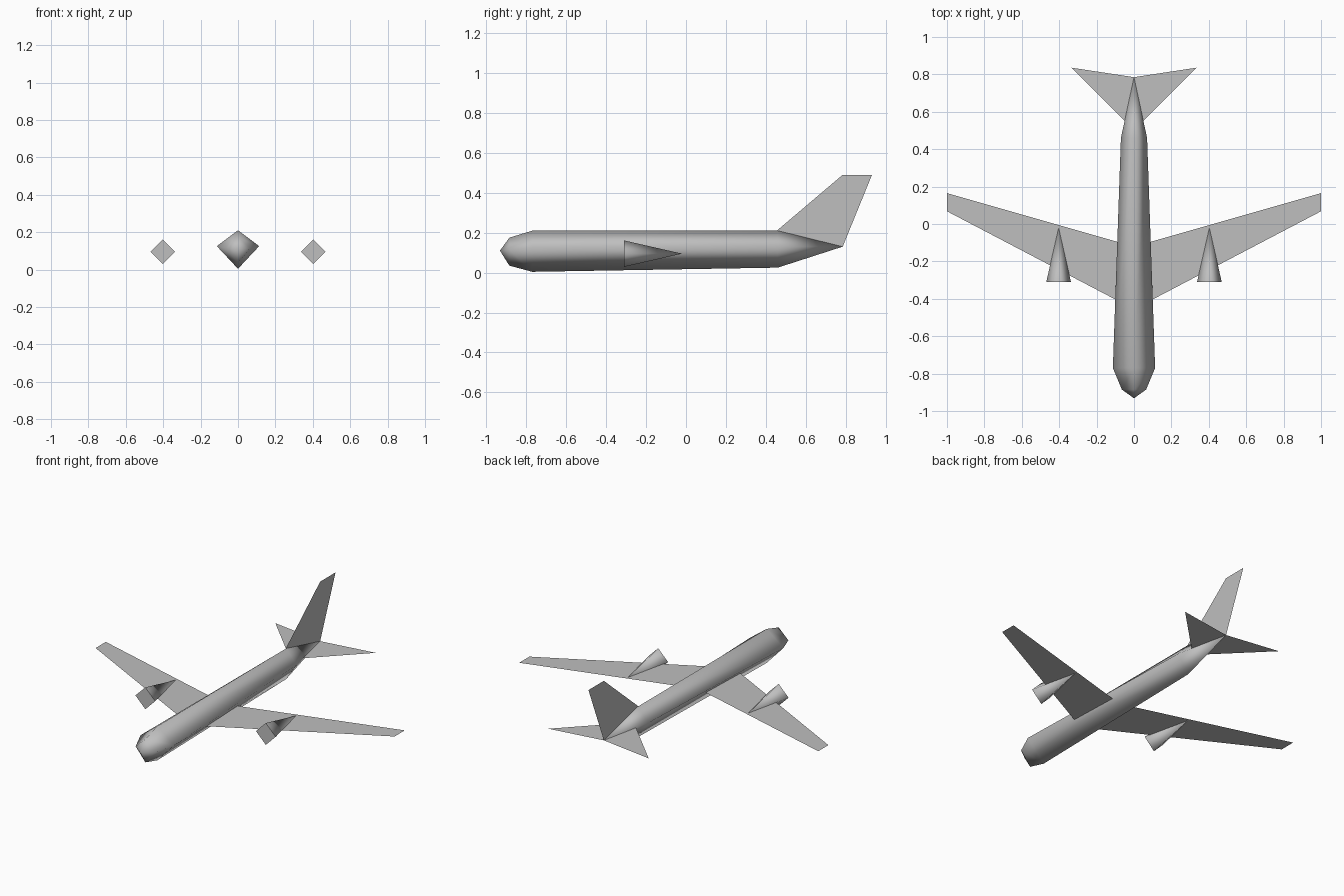
import bpy
import math

cube = bpy.data.objects.get("Cube")
if cube:
    bpy.data.objects.remove(cube, do_unlink=True)

grey = bpy.data.materials.new("plain grey")
grey.use_nodes = True
colour = (0.52, 0.52, 0.52, 1)
grey.diffuse_color = colour
grey.node_tree.nodes["Principled BSDF"].inputs["Base Color"].default_value = colour


def build(name, verts, faces, smooth_angle=None):
    mesh = bpy.data.meshes.new(name)
    mesh.from_pydata(verts, [], faces)
    mesh.materials.append(grey)
    obj = bpy.data.objects.new(name, mesh)
    bpy.context.collection.objects.link(obj)
    if smooth_angle:
        bpy.ops.object.select_all(action="DESELECT")
        obj.select_set(True)
        bpy.context.view_layer.objects.active = obj
        bpy.ops.object.shade_smooth_by_angle(angle=math.radians(smooth_angle))
    return obj


def panel(name, outline):
    """Single flat sheet."""
    return build(name, outline, [list(range(len(outline)))])


def sheet_pair(name, outline, z):
    """Flat horizontal sheet on both sides of the body, facing up."""
    panel("left_" + name, [(x, y, z) for x, y in outline])
    panel("right_" + name, [(-x, y, z) for x, y in reversed(outline)])


def diamond(x, y, half_width, bottom, side, top):
    return [(x + half_width, y, side), (x, y, top),
            (x - half_width, y, side), (x, y, bottom)]


def bridge(a, b):
    """Quads between two four-point rings, starting at indices a and b."""
    return [(a + i, a + (i + 1) % 4, b + (i + 1) % 4, b + i) for i in range(4)]


# Fuselage: diamond rings between a nose point and a tail point
rings = [
    # y, half width, bottom, side height, top
    (-0.885, 0.065, 0.035, 0.115, 0.175),
    (-0.77, 0.113, 0.004, 0.125, 0.21),
    (0.46, 0.07, 0.025, 0.13, 0.21),
]
verts, faces = [], []
for ring in rings:
    verts += diamond(0, *ring)
for k in range(len(rings) - 1):
    faces += bridge(4 * k, 4 * k + 4)
nose, tail = len(verts), len(verts) + 1
verts += [(0, -0.932, 0.11), (0, 0.785, 0.13)]
last = 4 * (len(rings) - 1)
for i in range(4):
    j = (i + 1) % 4
    faces += [(nose, j, i), (last + i, last + j, tail)]
faces = [f[::-1] for f in faces]
for i in range(len(faces)):
    # keep every face pointing away from the body axis
    p, q, r = [verts[v] for v in faces[i][:3]]
    u = [q[n] - p[n] for n in range(3)]
    w = [r[n] - p[n] for n in range(3)]
    normal_x = u[1] * w[2] - u[2] * w[1]
    if normal_x * sum(verts[v][0] for v in faces[i]) < 0:
        faces[i] = faces[i][::-1]
build("fuselage", verts, faces, 120)

# Engines: four-sided cones with a flat front cap
for name, x in (("left_engine", 0.403), ("right_engine", -0.403)):
    cone = diamond(x, -0.31, 0.066, 0.029, 0.095, 0.161) + [(x, -0.02, 0.095)]
    sides = [(i, 4, (i + 1) % 4) for i in range(4)]
    build(name, cone, sides + [(0, 1, 2, 3)], 96)

# Wings and tailplanes
sheet_pair("wing", [(0.03, -0.44), (1, 0.068), (1, 0.165), (0.03, -0.112)], 0.095)
sheet_pair("tailplane", [(0, 0.5), (0.336, 0.836), (0, 0.785)], 0.13)

# Tail fin
panel("tail_fin", [(0, 0.455, 0.21), (0, 0.785, 0.49),
                   (0, 0.932, 0.49), (0, 0.785, 0.13)])
